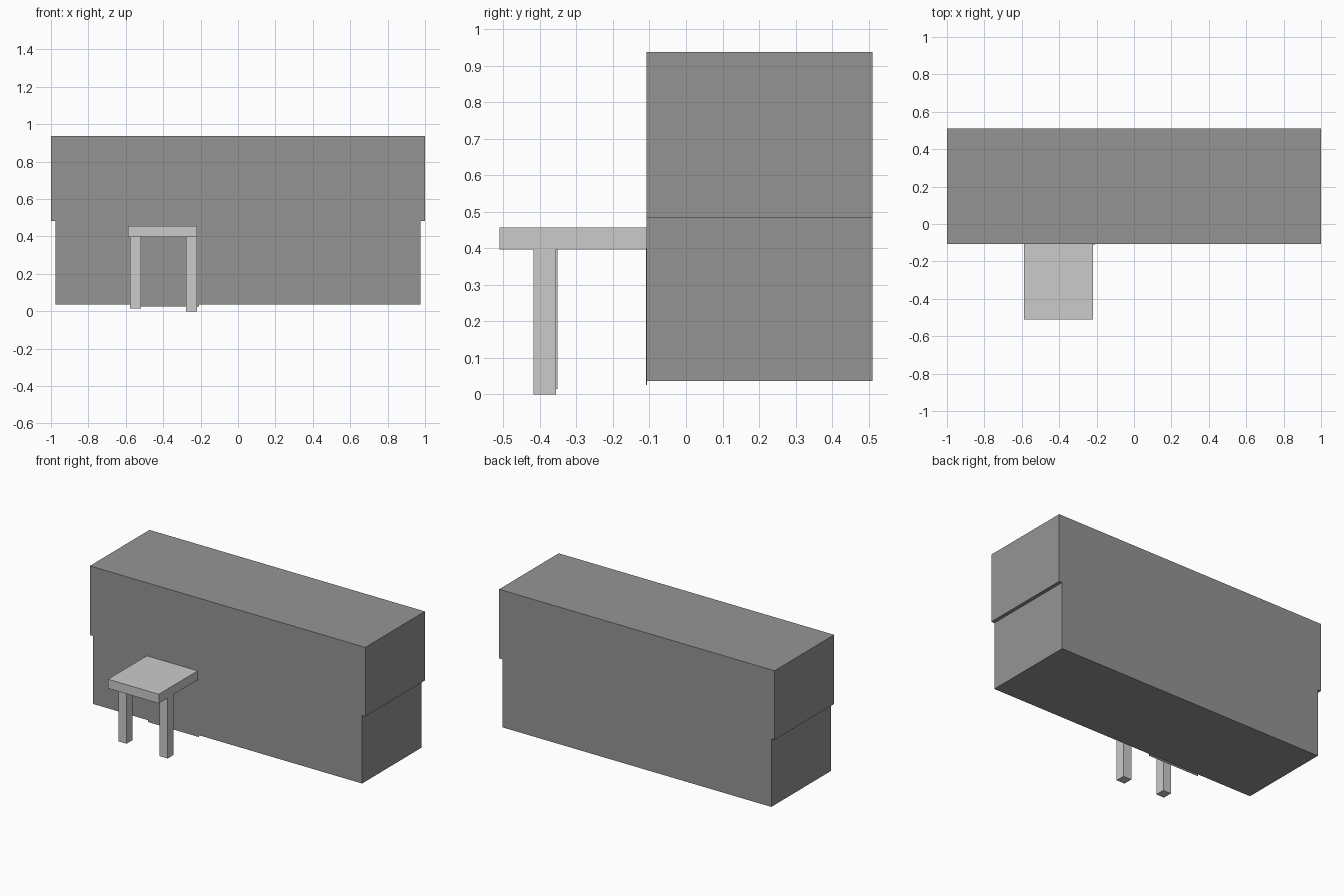
import bpy

if "Cube" in bpy.data.objects:
    bpy.data.objects.remove(bpy.data.objects["Cube"])

dark = bpy.data.materials.new("dark_grey")
dark.diffuse_color = (0.3, 0.3, 0.3, 1)
dark.use_nodes = True
dark.node_tree.nodes["Principled BSDF"].inputs["Base Color"].default_value = dark.diffuse_color


def box(name, x, y, z, mat=None):
    """Axis-aligned box from (min, max) ranges."""
    bpy.ops.mesh.primitive_cube_add(size=1, location=[sum(r) / 2 for r in (x, y, z)])
    ob = bpy.context.object
    ob.name = name
    ob.scale = [r[1] - r[0] for r in (x, y, z)]
    bpy.ops.object.transform_apply(location=False, rotation=False, scale=True)
    if mat:
        ob.data.materials.append(mat)
    return ob


# Cabinet: wide upper block over a slightly narrower base
DEPTH = (-0.108, 0.51)
box("cabinet_top", (-1, 1), DEPTH, (0.483, 0.937), dark)
box("cabinet_base", (-0.977, 0.977), DEPTH, (0.037, 0.483), dark)

# Thin panel against the cabinet front, behind the stool
box("back_panel", (-0.578, -0.208), (-0.11, -0.107), (0.026, 0.4), dark)

# Stool: slab seat and two front legs
box("seat", (-0.587, -0.218), (-0.51, -0.108), (0.397, 0.457))
box("left_leg", (-0.577, -0.519), (-0.415, -0.352), (0.015, 0.397))
box("right_leg", (-0.278, -0.218), (-0.418, -0.356), (0, 0.397))
